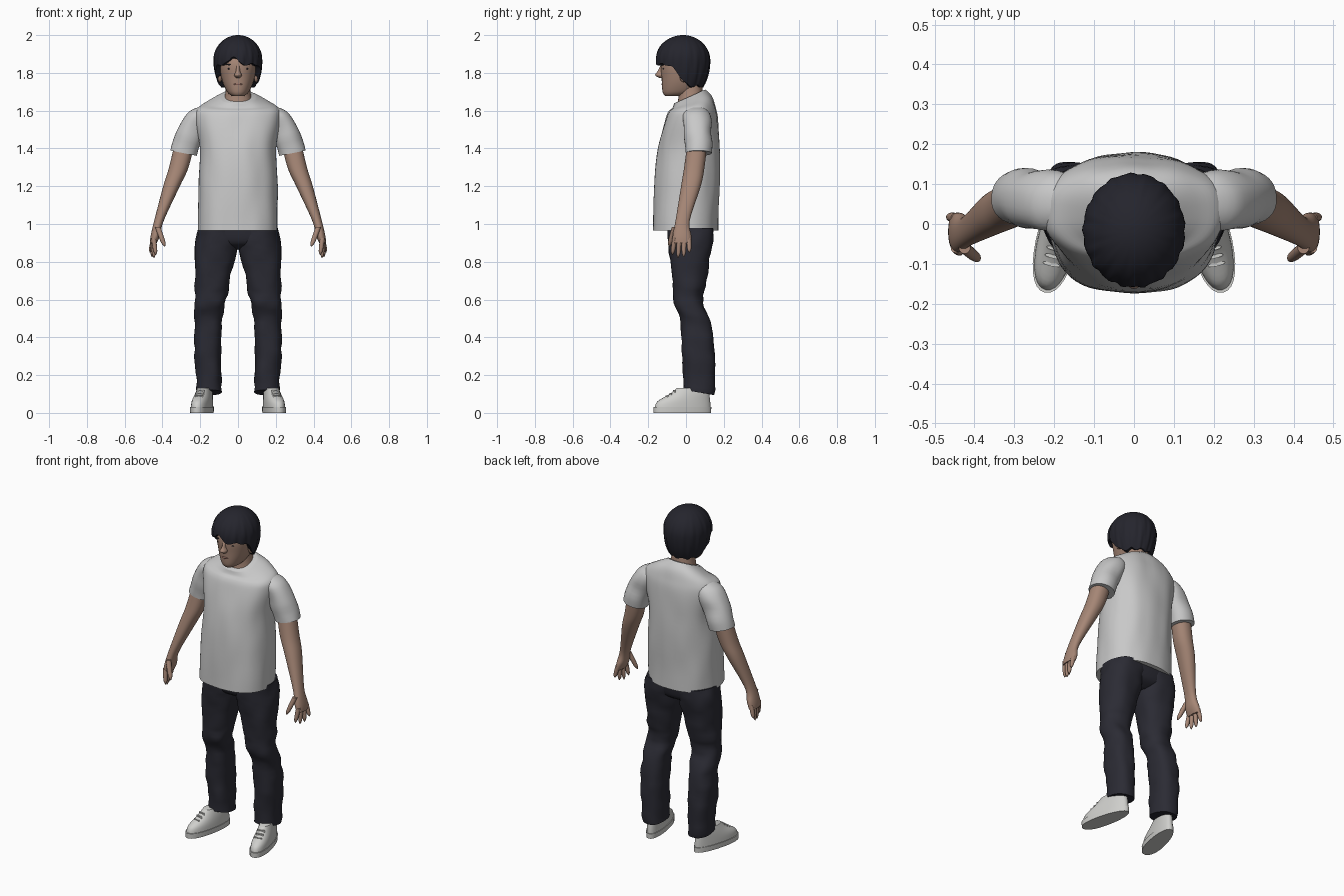
import bpy, bmesh, math
from mathutils import Vector, Matrix, noise

cube = bpy.data.objects.get("Cube")
if cube:
    bpy.data.objects.remove(cube)


def material(name, red, green, blue):
    mat = bpy.data.materials.new(name)
    mat.use_nodes = True
    mat.diffuse_color = (red, green, blue, 1)
    shader = mat.node_tree.nodes["Principled BSDF"]
    shader.inputs["Base Color"].default_value = mat.diffuse_color
    shader.inputs["Roughness"].default_value = .8
    return mat


SKIN = material("skin", .38, .24, .18)
LIPS = material("lips", .3, .15, .12)
HAIR = material("dark hair", .018, .018, .026)
SHIRT = material("light grey cotton", .58, .58, .58)
DENIM = material("dark denim", .024, .024, .034)
SHOE = material("white leather", .62, .62, .6)


def finish(bm, name, mat):
    bmesh.ops.recalc_face_normals(bm, faces=bm.faces)
    mesh = bpy.data.meshes.new(name)
    bm.to_mesh(mesh)
    bm.free()
    mesh.materials.append(mat)
    mesh.shade_smooth()
    mesh.set_sharp_from_angle(angle=math.radians(50))
    obj = bpy.data.objects.new(name, mesh)
    bpy.context.collection.objects.link(obj)


def bridge(name, loops, mat):
    """Bridge a list of closed point loops and cap both ends."""
    bm = bmesh.new()
    rows = [[bm.verts.new(point) for point in loop] for loop in loops]
    for lower, upper in zip(rows, rows[1:]):
        for i in range(len(lower)):
            bm.faces.new((lower[i - 1], lower[i], upper[i], upper[i - 1]))
    bm.faces.new(rows[0])
    bm.faces.new(rows[-1])
    finish(bm, name, mat)


def spline(rings, steps=5):
    """Catmull-Rom interpolation through the ring parameters."""
    keys = [Vector(tuple(ring) + (0,) * (6 - len(ring))) for ring in rings]
    keys = [keys[0]] + keys + [keys[-1]]
    result = []
    for before, start, end, after in zip(keys, keys[1:], keys[2:], keys[3:]):
        leave, arrive = (end - before) / 2, (after - start) / 2
        for k in range(steps):
            t = k / steps
            blend = t * t * (3 - 2 * t)
            result.append(start.lerp(end, blend) + leave * (t * (1 - t) ** 2)
                          - arrive * (t * t * (1 - t)))
    return result + [keys[-1]]


def loft(name, rings, mat, power=2.2, side=1, count=32, fold=0, grain=12, lean=0, warp=None):
    """Loft level rings (z, x0, x1, y0, y1, tilt) with superellipse outlines."""
    loops = []
    for z, x0, x1, y0, y1, tilt in spline(rings):
        loop = []
        for i in range(count):
            angle = math.tau * i / count
            c, s = math.cos(angle), math.sin(angle)
            dx = (x1 - x0) / 2 * math.copysign(abs(c) ** (2 / power), c)
            dy = (y1 - y0) / 2 * math.copysign(abs(s) ** (2 / power), s)
            point = Vector(((x0 + x1) / 2 + dx, (y0 + y1) / 2 + dy, z + tilt * dy + lean * dx))
            crease = noise.noise(Vector((point.x * 12, point.y * 12, point.z * grain)))
            point += Vector((dx, dy, 0)).normalized() * fold * crease
            if warp:
                point = warp(point)
            loop.append((point.x * side, point.y, point.z))
        loops.append(loop)
    bridge(name, loops, mat)


def even(*rings):
    """Rings symmetric about x = 0, given as (z, half width, y0, y1, tilt)."""
    return [(z, -half, half, *rest) for z, half, *rest in rings]


def ball(name, centre, radii, mat):
    bm = bmesh.new()
    matrix = Matrix.Translation(centre) @ Matrix.Diagonal(radii).to_4x4()
    bmesh.ops.create_uvsphere(bm, u_segments=20, v_segments=12, radius=1, matrix=matrix)
    finish(bm, name, mat)


def finger(name, base, tip, radius, side):
    rings = []
    for k in range(7):
        t = k / 6
        x, y, z = Vector(base).lerp(Vector(tip), t)
        r = radius * math.sqrt(1.02 - t ** 4)
        rings.append((z, x - r, x + r, y - r, y + r))
    loft(name, rings, SKIN, power=2, side=side, count=12)


# Shirt body with a sloping neckline
loft("shirt_body", even(
    (.965, .21, -.175, .17), (1.2, .207, -.168, .178), (1.4, .2, -.147, .178),
    (1.55, .225, -.11, .17), (1.61, .215, -.09, .155, .1), (1.645, .16, -.07, .135, .3),
    (1.675, .09, -.06, .1, .45)), SHIRT, power=2.35, count=64, fold=.006, grain=5)

# Neck and head
loft("neck", even((1.62, .08, -.05, .09, .4), (1.7, .066, -.04, .086, .4),
                  (1.8, .06, -.04, .08)), SKIN)
loft("head", even((1.677, .03, -.11, -.02), (1.7, .058, -.124, .05), (1.77, .087, -.129, .1),
                  (1.86, .098, -.132, .11), (1.95, .07, -.09, .08)), SKIN)
loft("nose", even((1.772, .01, -.14, -.11), (1.788, .02, -.163, -.11), (1.81, .011, -.15, -.11),
                  (1.85, .01, -.13, -.11)), SKIN, power=2, count=20)
ball("mouth", (0, -.121, 1.74), (.024, .01, .007), LIPS)

# Swept hair with a parted fringe, longer at the nape
TOP, MIDDLE, STRANDS, ROWS = 2, 1.87, 96, 24
hair = []
for row in range(ROWS + 1):
    t = min(row / (ROWS - 1), 1)
    loop = []
    for i in range(STRANDS):
        angle = math.tau * i / STRANDS
        c, s = math.cos(angle), math.sin(angle)
        front = max(0, min(1, c + .35))
        edge = 1.73 + .115 * front * front * (3 - 2 * front) + .006 * math.sin(11 * angle + 1)
        if c > 0:
            edge += .045 * math.exp(-((s + .2) / .2) ** 2)
        z = TOP - .0003 - (TOP - edge) * (1 - math.cos(t * math.pi / 2))
        height = (z - MIDDLE) / (TOP - MIDDLE if z > MIDDLE else .22)
        r = math.sqrt(1 - height * height)
        r *= 1 + .018 * t * math.sin(17 * angle + 5 * t) + .01 * t * math.sin(29 * angle - 4 * t)
        if row == ROWS:
            r *= .78
        loop.append((.128 * r * s, -.016 - .143 * r * c, z))
    hair.append(loop)
bridge("hair", hair, HAIR)

# Shoes flare at the toe and turn outwards
turn = Matrix.Translation((.188, -.018, 0)) @ Matrix.Rotation(math.radians(13), 4, "Z")


def place_shoe(point):
    return turn @ Vector((point.x * (1.05 - .7 * point.y), point.y, point.z))


for side, tag in ((1, "left"), (-1, "right")):
    # Face details
    ball(tag + "_eye", (side * .04, -.1185, 1.822), (.015, .005, .005), HAIR)
    ball(tag + "_eyebrow", (side * .042, -.121, 1.844), (.021, .006, .004), HAIR)
    ball(tag + "_ear", (side * .096, -.012, 1.785), (.013, .022, .035), SKIN)

    # Sleeve and arm
    loft(tag + "_sleeve", [
        (1.375, .217, .358, 0, .133), (1.48, .18, .325, -.01, .137), (1.575, .13, .265, -.02, .13),
        (1.62, .14, .19, .02, .09)], SHIRT, side=side, lean=.2, fold=.009)
    loft(tag + "_arm", [
        (1.45, .225, .33, .01, .115), (1.3, .262, .365, -.01, .098), (1.2, .308, .396, -.026, .078),
        (1.02, .392, .443, -.055, .02), (.94, .412, .462, -.07, .028),
        (.9, .43, .466, -.067, .028)], SKIN, side=side)

    # Hand
    for k, label in enumerate(("index", "middle", "ring", "little")):
        y = -.06 + .025 * k
        finger(f"{tag}_{label}_finger", (.447, y, .925),
               (.435 + .01 * k, y * 1.2, .82 + .01 * (k - 1.3) ** 2), .0125, side)
    finger(tag + "_thumb", (.425, -.06, .985), (.388, -.09, .88), .0145, side)

    # Trouser leg, bagging below the knee
    loft(tag + "_trouser_leg", [
        (.98, 0, .21, -.095, .147), (.88, .003, .228, -.09, .14), (.7, .042, .228, -.071, .105),
        (.58, .067, .226, -.063, .09), (.48, .084, .23, -.03, .132), (.3, .089, .227, -.022, .154),
        (.108, .086, .216, -.01, .15, -.17)],
        DENIM, power=2.4, side=side, count=40, fold=.01, grain=20)

    # Shoe
    loft(tag + "_shoe_sole", even((0, .048, -.157, .155), (.03, .049, -.158, .156)),
         SHOE, side=side, warp=place_shoe)
    loft(tag + "_shoe_upper", even(
        (.02, .046, -.153, .152), (.06, .044, -.137, .15), (.1, .039, -.07, .144),
        (.133, .032, -.03, .13)), SHOE, side=side, warp=place_shoe)
    for k in range(3):
        y = -.09 + .02 * k
        z = .15 + .7 * y
        loft(f"{tag}_shoe_lace_{k + 1}", even((z - .01, .02, y, y + .01), (z + .005, .02, y, y + .01)),
             SHOE, side=side, count=16, warp=place_shoe)

# Trouser seat joining the legs
loft("trouser_seat", even((.865, .05, -.02, .08), (.9, .17, -.08, .13), (.975, .21, -.095, .147)),
     DENIM, power=2.5, count=40)
